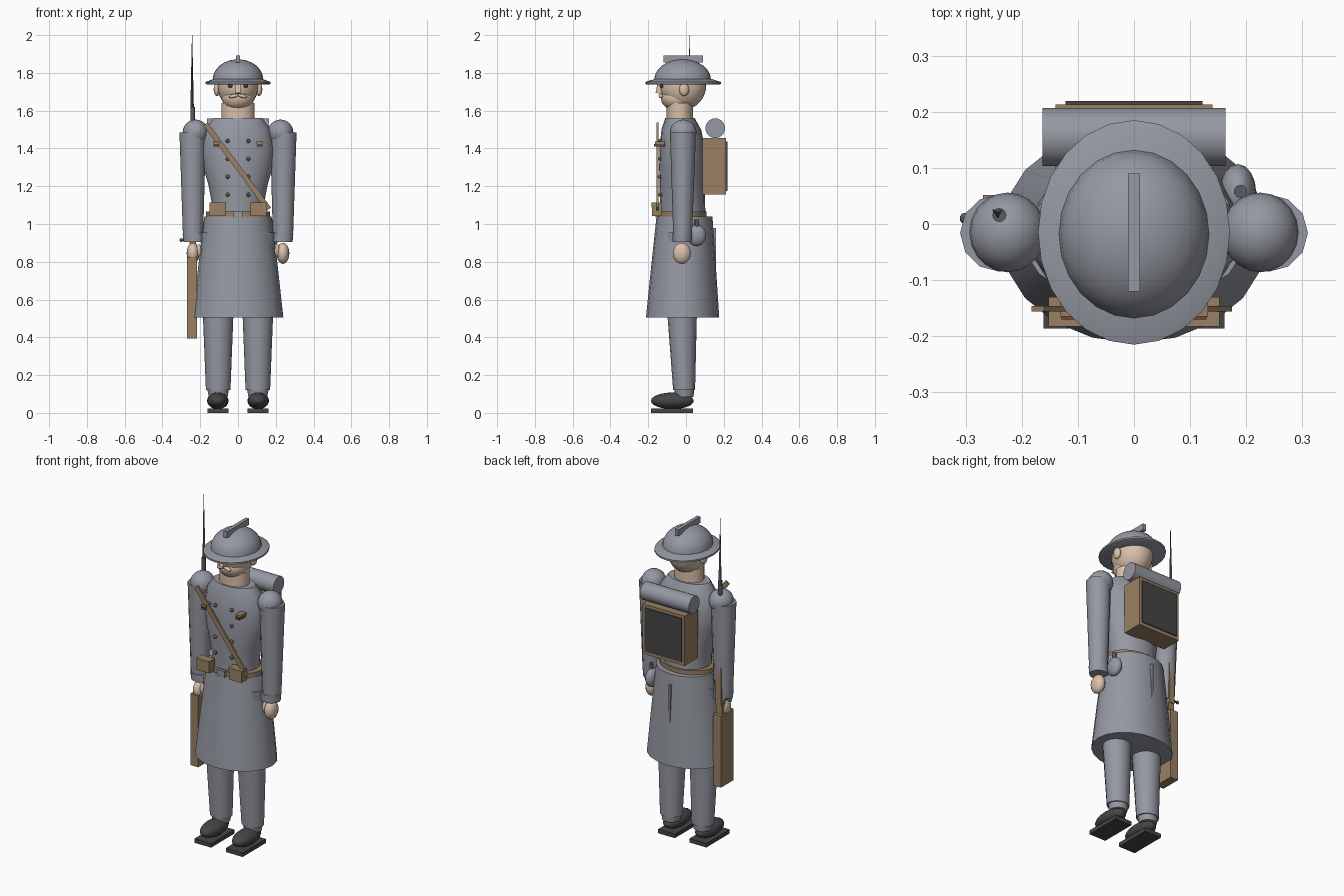
import bpy
import math
from mathutils import Vector

if "Cube" in bpy.data.objects:
    bpy.data.objects.remove(bpy.data.objects["Cube"])


def material(name, r, g, b):
    m = bpy.data.materials.new(name)
    m.use_nodes = True
    m.diffuse_color = (r, g, b, 1)
    m.node_tree.nodes["Principled BSDF"].inputs["Base Color"].default_value = (r, g, b, 1)
    return m


COAT = material("grey blue cloth", .30, .315, .36)
LEATHER = material("tan leather", .32, .215, .125)
SKIN = material("skin", .70, .53, .41)
BOOT = material("dark boot", .06, .06, .06)
STEEL = material("dark steel", .10, .105, .12)
RIBBON = material("brown ribbon", .16, .06, .03)


def finish(ob, name, mat, smooth=False):
    ob.name = name
    ob.data.materials.append(mat)
    if smooth:
        bpy.ops.object.select_all(action='DESELECT')
        ob.select_set(True)
        bpy.context.view_layer.objects.active = ob
        bpy.ops.object.shade_smooth_by_angle(angle=math.radians(40))
    return ob


def box(name, lo, hi, mat, rot=(0, 0, 0)):
    mid = [(a + b) / 2 for a, b in zip(lo, hi)]
    bpy.ops.mesh.primitive_cube_add(size=1, location=mid, rotation=rot)
    ob = bpy.context.object
    ob.scale = [b - a for a, b in zip(lo, hi)]
    return finish(ob, name, mat)


def ball(name, mid, radii, mat, segs=20, rings=12, rot=(0, 0, 0)):
    bpy.ops.mesh.primitive_uv_sphere_add(segments=segs, ring_count=rings, location=mid, rotation=rot)
    ob = bpy.context.object
    ob.scale = radii
    return finish(ob, name, mat, True)


def rod(name, a, b, r1, r2, mat, sides=12):
    a, b = Vector(a), Vector(b)
    d = b - a
    bpy.ops.mesh.primitive_cone_add(vertices=sides, radius1=r1, radius2=r2, depth=d.length,
                                    location=(a + b) / 2,
                                    rotation=d.to_track_quat('Z', 'Y').to_euler())
    return finish(bpy.context.object, name, mat, True)


def loft(name, rings, sides, mat):
    """Stack of ellipses, each (z, x centre, y centre, x radius, y radius)."""
    verts, faces = [], []
    for z, cx, cy, rx, ry in rings:
        for i in range(sides):
            a = math.tau * i / sides
            verts.append((cx + rx * math.cos(a), cy + ry * math.sin(a), z))
    for k in range(len(rings) - 1):
        for i in range(sides):
            j = (i + 1) % sides
            faces.append((k * sides + i, k * sides + j, (k + 1) * sides + j, (k + 1) * sides + i))
    faces.append(tuple(reversed(range(sides))))
    faces.append(tuple(range(len(verts) - sides, len(verts))))
    me = bpy.data.meshes.new(name)
    me.from_pydata(verts, [], faces)
    ob = bpy.data.objects.new(name, me)
    bpy.context.collection.objects.link(ob)
    return finish(ob, name, mat, True)


# Coat
loft("coat_skirt", [(.505, 0, -.018, .24, .194), (.78, 0, -.013, .21, .171),
                    (1.04, 0, -.008, .178, .148)], 20, COAT)
loft("coat_torso", [(1.03, 0, -.015, .14, .12), (1.1, 0, -.018, .137, .119),
                    (1.2, 0, -.02, .155, .12), (1.3, 0, -.02, .183, .122),
                    (1.4, 0, -.02, .192, .12), (1.5, 0, -.025, .172, .105),
                    (1.56, 0, -.032, .13, .078)], 20, COAT)
box("coat_vent", (-.006, .10, .70), (.006, .16, .98), COAT)

# Belt, buckle and sling
loft("belt", [(1.038, 0, -.022, .17, .13), (1.066, 0, -.022, .17, .13)], 24, LEATHER)
box("belt_buckle", (-.025, -.162, 1.035), (.025, -.145, 1.07), COAT)
run, drop = .335, .45
tilt = math.atan2(drop, run)
half = math.hypot(run, drop) / 2
box("sling_strap", (-.004 - half, -.156, 1.29), (-.004 + half, -.146, 1.318), LEATHER, (0, tilt, 0))

# Coat fittings, arms and legs on both sides
for side, s in (("left", 1), ("right", -1)):
    cx = .108 * s
    box(side + "_pouch", (cx - .042, -.18, 1.042), (cx + .042, -.13, 1.11), LEATHER)
    box(side + "_pouch_flap", (cx - .044, -.183, 1.088), (cx + .044, -.13, 1.114), LEATHER)
    box(side + "_medal_bar", (.115 * s - .017, -.165, 1.424), (.115 * s + .017, -.11, 1.436), LEATHER)
    box(side + "_medal_ribbon", (.115 * s - .014, -.17, 1.41), (.115 * s + .014, -.11, 1.424), RIBBON)
    for k in range(4):
        z = 1.155 + k * .095
        ball(f"{side}_button_{k + 1}", (.055 * s, -.137, z), (.011, .011, .011), STEEL, 10, 6)

    ball(side + "_shoulder", (.225 * s, -.015, 1.485), (.068, .071, .068), COAT)
    loft(side + "_arm", [(.95, .238 * s, -.018, .054, .05), (1.485, .24 * s, -.016, .07, .069)], 12, COAT)
    loft(side + "_cuff", [(.905, .232 * s, -.02, .057, .05), (.95, .235 * s, -.02, .058, .052)], 12, COAT)
    ball(side + "_hand", (.238 * s, -.022, .845), (.034, .048, .056), SKIN, 16, 10)
    ball(side + "_thumb", (.207 * s, -.04, .86), (.014, .018, .034), SKIN, 10, 8)

    loft(side + "_leg", [(.12, .105 * s, -.01, .065, .058), (.5, .105 * s, -.02, .08, .077),
                         (.955, .1 * s, -.018, .098, .1)], 16, COAT)
    loft(side + "_trouser_hem", [(.085, .105 * s, -.008, .05, .048), (.13, .105 * s, -.01, .058, .054)], 16, COAT)
    ball(side + "_boot", (.107 * s, -.072, .064), (.057, .113, .044), BOOT)
    box(side + "_sole", (.105 * s - .056, -.186, 0), (.105 * s + .056, .036, .024), BOOT)

# Head and face
rod("neck", (0, -.032, 1.54), (0, -.032, 1.64), .07, .07, SKIN, 20)
bpy.context.object.scale.x = 1.25
ball("head", (0, -.015, 1.735), (.108, .122, .13), SKIN, 24, 16)
ball("jaw", (0, -.045, 1.668), (.085, .088, .07), SKIN)
box("nose", (-.013, -.157, 1.69), (.013, -.12, 1.735), SKIN, (-.2, 0, 0))
for side, s in (("left", 1), ("right", -1)):
    ball(side + "_ear", (.112 * s, -.01, 1.712), (.017, .026, .035), SKIN, 12, 8)
    ball(side + "_eye", (.041 * s, -.128, 1.732), (.013, .01, .011), BOOT, 12, 8)
    box(side + "_brow", (.041 * s - .018, -.135, 1.75), (.041 * s + .018, -.115, 1.757), BOOT)
    ball(side + "_moustache", (.022 * s, -.133, 1.678), (.026, .012, .01), SKIN, 12, 8, (0, .25 * s, 0))

# Helmet
loft("helmet_brim", [(1.738, 0, -.015, .163, .192), (1.742, 0, -.015, .171, .2),
                     (1.752, 0, -.015, .171, .2), (1.768, 0, -.015, .13, .15)], 24, COAT)
dome = []
for k in range(7):
    a = math.radians(k * 14)
    dome.append((1.765 + .107 * math.sin(a), 0, -.018, .134 * math.cos(a), .15 * math.cos(a)))
loft("helmet_dome", dome, 24, COAT)
box("helmet_comb", (-.011, -.12, 1.855), (.011, .09, 1.893), COAT)

# Pack with rear panel and rolled blanket
box("backpack", (-.14, .088, 1.155), (.14, .213, 1.455), LEATHER)
box("backpack_panel", (-.122, .212, 1.175), (.122, .219, 1.437), BOOT)
rod("blanket_roll", (-.163, .155, 1.507), (.163, .155, 1.507), .052, .052, COAT, 24)

# Water bottle on the left hip
ball("water_bottle", (.185, .055, .94), (.033, .052, .056), COAT, 16, 10)
rod("bottle_cap", (.19, .058, .985), (.19, .058, 1.025), .012, .012, STEEL, 10)

# Rifle beside the right arm
box("rifle_butt", (-.269, -.07, .395), (-.216, .052, .825), LEATHER)
box("rifle_wrist", (-.26, -.03, .82), (-.222, .03, .885), LEATHER)
box("rifle_forestock", (-.258, -.005, .88), (-.222, .035, 1.44), LEATHER)
rod("rifle_barrel", (-.24, .016, .9), (-.24, .016, 1.62), .0125, .0125, STEEL)
rod("rifle_bayonet", (-.243, .02, 1.6), (-.243, .02, 2), .011, .001, STEEL, 3)
rod("rifle_bolt", (-.24, .01, .915), (-.3, .01, .915), .006, .006, STEEL, 8)
ball("bolt_knob", (-.301, .01, .915), (.01, .01, .01), STEEL, 10, 6)
